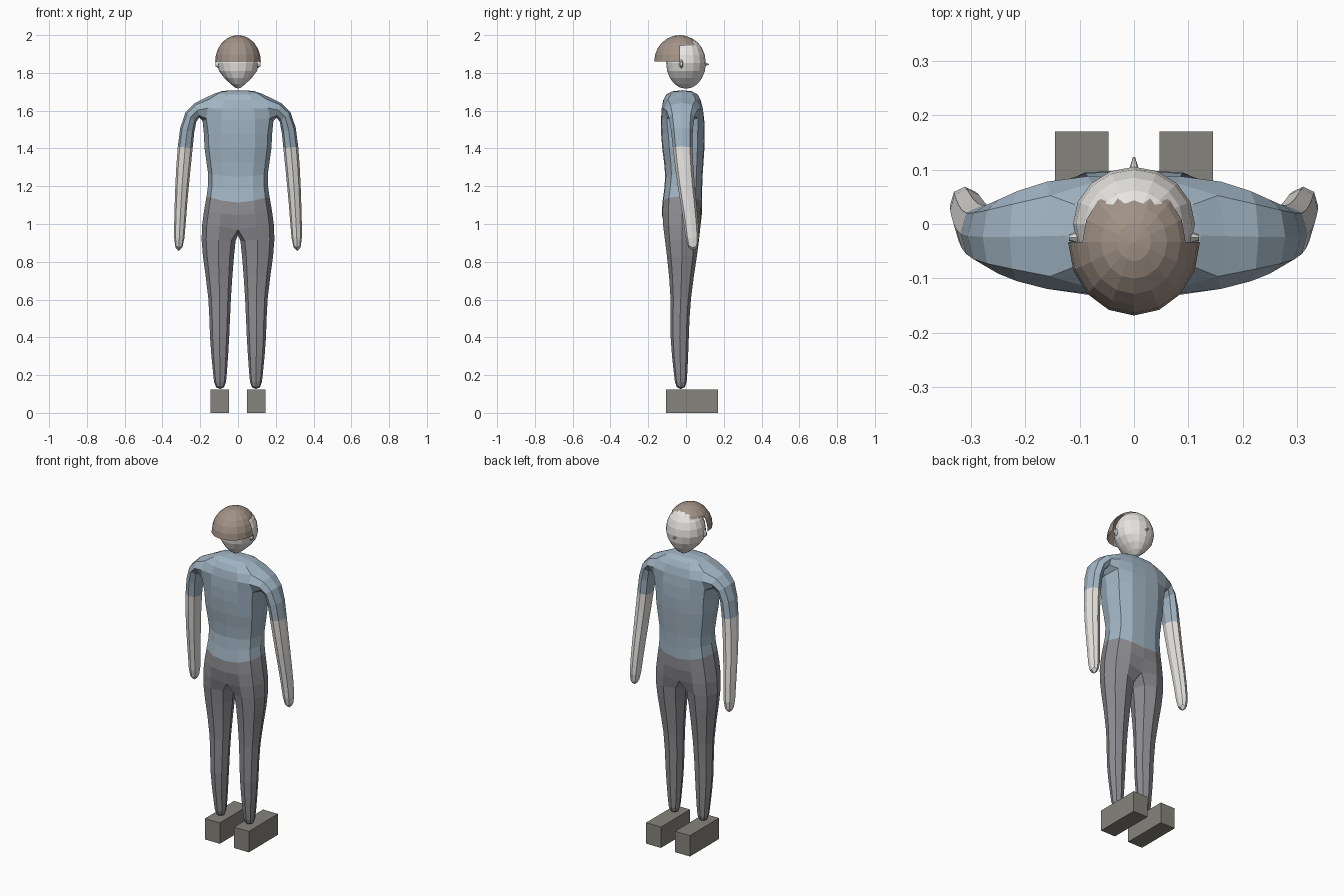
import bpy, bmesh, math
from mathutils import Vector, Matrix

if "Cube" in bpy.data.objects:
    bpy.data.objects.remove(bpy.data.objects["Cube"])


def material(name, rgb):
    m = bpy.data.materials.new(name)
    m.diffuse_color = (*rgb, 1)
    m.use_nodes = True
    m.node_tree.nodes["Principled BSDF"].inputs["Base Color"].default_value = m.diffuse_color
    return m


SKIN = material("skin", (0.80, 0.78, 0.75))
SHIRT = material("shirt_blue", (0.36, 0.46, 0.55))
TROUSERS = material("trouser_grey", (0.27, 0.27, 0.29))
SHOE = material("shoe_grey", (0.24, 0.23, 0.20))
HAIR = material("hair_brown", (0.36, 0.29, 0.24))


def finish(name, bm, mats):
    bmesh.ops.recalc_face_normals(bm, faces=bm.faces)
    me = bpy.data.meshes.new(name)
    bm.to_mesh(me)
    bm.free()
    for m in mats:
        me.materials.append(m)
    ob = bpy.data.objects.new(name, me)
    bpy.context.collection.objects.link(ob)
    return ob


# Body: half cage of four-point rings, mirrored and subdivided once
bm = bmesh.new()


def ring(points):
    return [bm.verts.new(p) for p in points]


def skin(a, b, mat, sides=(0, 1, 2, 3)):
    for i in sides:
        j = (i + 1) % 4
        bm.faces.new((a[i], a[j], b[j], b[i])).material_index = mat


# torso rows: outer x, back y, front y, centre z, outer z
torso = [(0.205, -0.13, 0.085, 0.98, 0.99),
         (0.17, -0.13, 0.085, 1.09, 1.16),
         (0.157, -0.10, 0.085, 1.24, 1.26),
         (0.192, -0.13, 0.10, 1.40, 1.40),
         (0.185, -0.135, 0.10, 1.55, 1.57),
         (0.165, -0.125, 0.08, 1.66, 1.675),
         (0.09, -0.09, 0.05, 1.71, 1.71)]
rows = [ring([(0, yb, zc), (xo, yb, zo), (xo, yf, zo), (0, yf, zc)])
        for xo, yb, yf, zc, zo in torso]
for i in range(len(rows) - 1):
    skin(rows[i], rows[i + 1], 0 if i == 0 else 1,
         (0, 2) if i == 4 else (0, 1, 2))
bm.faces.new(rows[-1]).material_index = 1

# leg rows: inner x, outer x, back y, front y, z
leg = [(0.012, 0.20, -0.11, 0.07, 0.85),
       (0.035, 0.155, -0.08, 0.025, 0.60),
       (0.04, 0.157, -0.092, 0.02, 0.40),
       (0.057, 0.133, -0.065, 0.01, 0.20),
       (0.062, 0.128, -0.06, 0.005, 0.12)]
prev = rows[0]
for xi, xo, yb, yf, z in leg:
    cur = ring([(xi, yb, z), (xo, yb, z), (xo, yf, z), (xi, yf, z)])
    skin(prev, cur, 0)
    prev = cur
bm.faces.new(prev).material_index = 0

# arm rows: inner x, inner z, outer x, outer z, back y, front y
arm = [(0.222, 1.565, 0.298, 1.62, -0.095, 0.045),
       (0.235, 1.41, 0.325, 1.41, -0.075, 0.035),
       (0.258, 1.20, 0.336, 1.20, -0.05, 0.05),
       (0.275, 1.00, 0.341, 1.00, -0.012, 0.07),
       (0.285, 0.845, 0.343, 0.845, 0.0, 0.078)]
prev = [rows[4][1], rows[5][1], rows[5][2], rows[4][2]]
for i, (xi, zi, xo, zo, yb, yf) in enumerate(arm):
    cur = ring([(xi, yb, zi), (xo, yb, zo), (xo, yf, zo), (xi, yf, zi)])
    skin(prev, cur, 1 if i < 2 else 2)
    prev = cur
bm.faces.new(prev).material_index = 2

body = finish("body", bm, [TROUSERS, SHIRT, SKIN])
mirror = body.modifiers.new("mirror", 'MIRROR')
mirror.use_clip = True
sub = body.modifiers.new("subdivision", 'SUBSURF')
sub.levels = sub.render_levels = 1

# Head: sphere narrowed towards the chin
bm = bmesh.new()
bmesh.ops.create_uvsphere(bm, u_segments=16, v_segments=10, radius=1)
for v in bm.verts:
    x, y, z = v.co
    taper = 1 - 0.6 * z * z if z < 0 else 1
    v.co = (x * 0.112 * taper, y * 0.105, 1.852 + z * 0.136)
finish("head", bm, [SKIN])

# Hair: half sphere cut away above the face
bm = bmesh.new()
bmesh.ops.create_uvsphere(bm, u_segments=16, v_segments=12, radius=1)
for v in bm.verts:
    v.co = (v.co.x * 0.121, -0.033 + v.co.y * 0.135, 1.86 + v.co.z * 0.14)


def cut(co, no, clear=False):
    geom = bm.verts[:] + bm.edges[:] + bm.faces[:]
    bmesh.ops.bisect_plane(bm, geom=geom, dist=1e-5, plane_co=co,
                           plane_no=no, clear_inner=clear)


cut((0, 0, 1.86), (0, 0, 1), True)
cut((0, 0, 1.945), (0, 0, 1))
cut((0, -0.033, 0), (0, 1, 0))
front = [f for f in bm.faces if f.calc_center_median().y > -0.033
         and f.calc_center_median().z < 1.945]
bmesh.ops.delete(bm, geom=front, context='FACES')
finish("hair", bm, [HAIR])


# Nose and ears: small cones
def cone(name, base, direction, radii, depth, stretch=1):
    bm = bmesh.new()
    bmesh.ops.create_cone(bm, cap_ends=True, segments=8, radius1=radii[0],
                          radius2=radii[1], depth=depth)
    rot = Vector((0, 0, 1)).rotation_difference(Vector(direction)).to_matrix()
    for v in bm.verts:
        p = rot @ v.co
        p.z *= stretch
        v.co = p + Vector(base)
    finish(name, bm, [SKIN])


cone("nose", (0, 0.11, 1.845), (0, 1, 0), (0.01, 0.002), 0.026)
for side, label in ((1, "right"), (-1, "left")):
    cone("ear_" + label, (side * 0.111, -0.025, 1.848), (side, 0, 0),
         (0.012, 0.006), 0.016, 2)

    # Shoes: plain blocks
    bm = bmesh.new()
    bmesh.ops.create_cube(bm, size=1)
    for v in bm.verts:
        v.co = (side * 0.096 + v.co.x * 0.098, 0.0325 + v.co.y * 0.275,
                0.0625 + v.co.z * 0.125)
    finish("shoe_" + label, bm, [SHOE])
